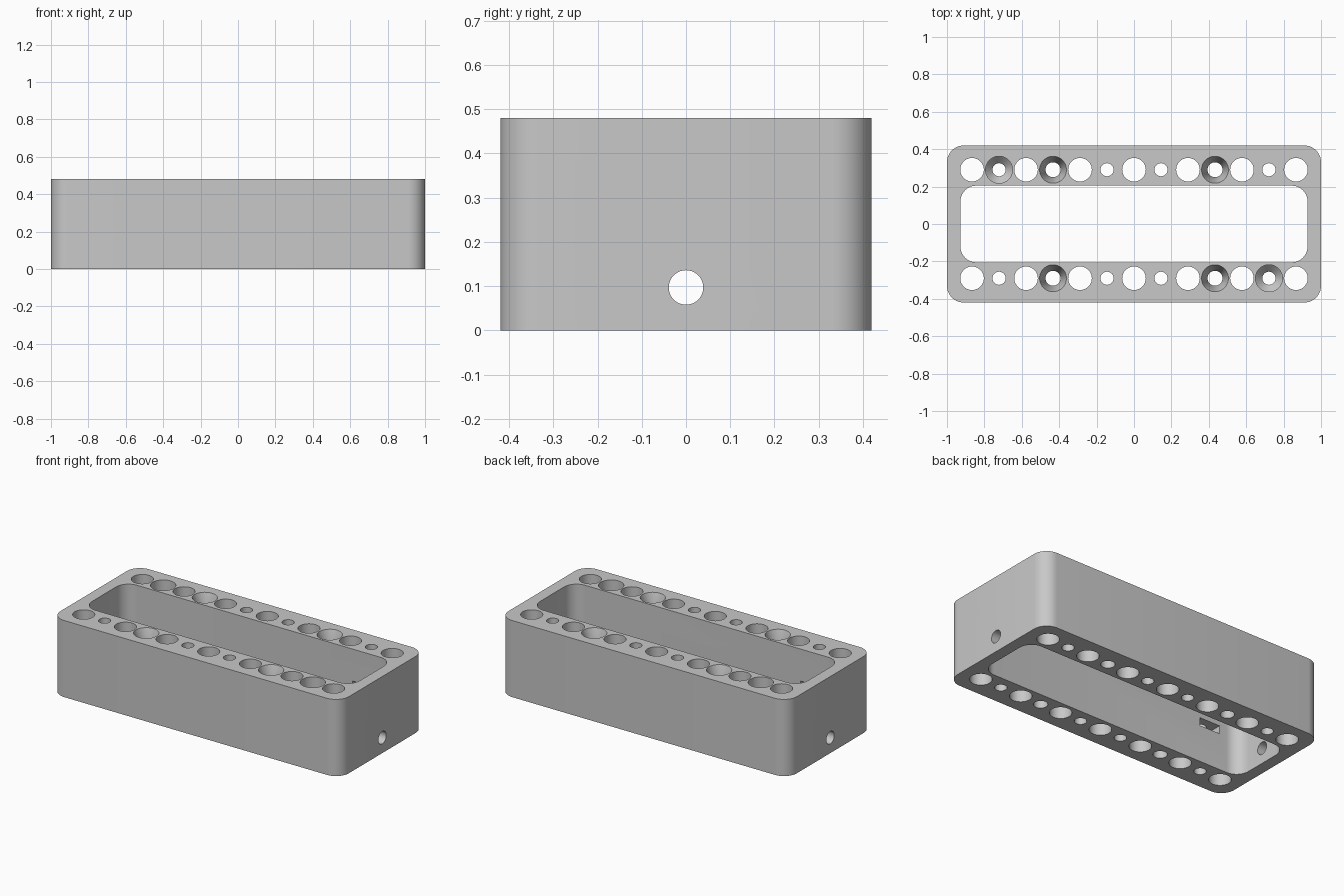
import bpy
import bmesh
from math import cos, sin, pi, radians
from mathutils import Vector

cube = bpy.data.objects.get("Cube")
if cube:
    bpy.data.objects.remove(cube, do_unlink=True)

HEIGHT = 0.48
ROW_Y = 0.29
PITCH = 0.1443


def rounded_outline(hx, hy, r, steps=10):
    """Rounded rectangle, counter-clockwise."""
    pts = []
    for i, (sx, sy) in enumerate([(1, 1), (-1, 1), (-1, -1), (1, -1)]):
        for k in range(steps + 1):
            a = (i + k / steps) * pi / 2
            pts.append((sx * (hx - r) + r * cos(a), sy * (hy - r) + r * sin(a)))
    return pts


def prism(bm, outline, z0, z1):
    """Extrude a flat outline between two heights."""
    loft(bm, [[Vector((x, y, z)) for x, y in outline] for z in (z0, z1)])


def loft(bm, loops):
    """Join closed loops of equal length into one capped solid."""
    rings = [[bm.verts.new(p) for p in loop] for loop in loops]
    n = len(rings[0])
    for low, high in zip(rings, rings[1:]):
        for i in range(n):
            j = (i + 1) % n
            bm.faces.new((low[i], low[j], high[j], high[i]))
    bm.faces.new(rings[0][::-1])
    bm.faces.new(rings[-1])


def turned(bm, x, y, profile, n=40):
    """Upright turned solid from (radius, height) pairs, bottom to top."""
    loft(bm, [[Vector((x + r * cos(2 * pi * i / n), y + r * sin(2 * pi * i / n), z))
               for i in range(n)] for r, z in profile])


def make_object(name, bm):
    bmesh.ops.recalc_face_normals(bm, faces=bm.faces)
    mesh = bpy.data.meshes.new(name)
    bm.to_mesh(mesh)
    bm.free()
    obj = bpy.data.objects.new(name, mesh)
    bpy.context.collection.objects.link(obj)
    return obj


# Outer block with rounded upright corners
bm = bmesh.new()
prism(bm, rounded_outline(1.0, 0.42, 0.09), 0, HEIGHT)
body = make_object("spacer_frame", bm)
cutters = []

# Central opening
bm = bmesh.new()
prism(bm, rounded_outline(0.928, 0.205, 0.085), -0.1, HEIGHT + 0.1)
cutters.append(make_object("opening_cutter", bm))

# Two rows of upright holes: wide, narrow, countersunk and recessed
low, high = -0.1, HEIGHT + 0.1
wide = [(0.063, low), (0.063, high)]
narrow = [(0.035, low), (0.035, high)]
countersunk = [(0.04, low), (0.04, HEIGHT - 0.1), (0.072, HEIGHT), (0.072, high)]
recessed = [(0.035, low), (0.035, HEIGHT - 0.15), (0.072, HEIGHT - 0.11), (0.072, high)]
bm = bmesh.new()
for side in (1, -1):
    for i in range(-6, 7):
        if i % 2 == 0:
            profile = wide
        elif abs(i) == 3:
            profile = countersunk
        elif i == -5:
            profile = recessed
        else:
            profile = narrow
        turned(bm, side * i * PITCH, side * ROW_Y, profile)
cutters.append(make_object("row_hole_cutter", bm))

# Cable bore through both end walls
bm = bmesh.new()
n = 40
loft(bm, [[Vector((x, 0.039 * cos(2 * pi * i / n), 0.097 + 0.039 * sin(2 * pi * i / n)))
           for i in range(n)] for x in (-1.1, 1.1)])
cutters.append(make_object("end_bore_cutter", bm))

# Nut pockets opening into the inner long walls
bm = bmesh.new()
half = 0.07
for side in (1, -1):
    outline = [(-half, 0.15), (half, 0.15), (half, ROW_Y + 0.04),
               (0, ROW_Y + 0.081), (-half, ROW_Y + 0.04)]
    prism(bm, [(side * (5 * PITCH + x), side * y) for x, y in outline], 0.23, 0.28)
cutters.append(make_object("nut_pocket_cutter", bm))

# Cut everything, then drop the cutters
bpy.ops.object.select_all(action='DESELECT')
body.select_set(True)
bpy.context.view_layer.objects.active = body
for cutter in cutters:
    mod = body.modifiers.new(cutter.name, 'BOOLEAN')
    mod.operation = 'DIFFERENCE'
    mod.solver = 'EXACT'
    mod.object = cutter
    bpy.ops.object.modifier_apply(modifier=mod.name)
    bpy.data.objects.remove(cutter, do_unlink=True)

# Single grey finish
grey = bpy.data.materials.new("plain_grey")
grey.use_nodes = True
colour = (0.58, 0.58, 0.58, 1)
grey.diffuse_color = colour
grey.node_tree.nodes["Principled BSDF"].inputs["Base Color"].default_value = colour
body.data.materials.clear()
body.data.materials.append(grey)
bpy.ops.object.shade_smooth_by_angle(angle=radians(25))
